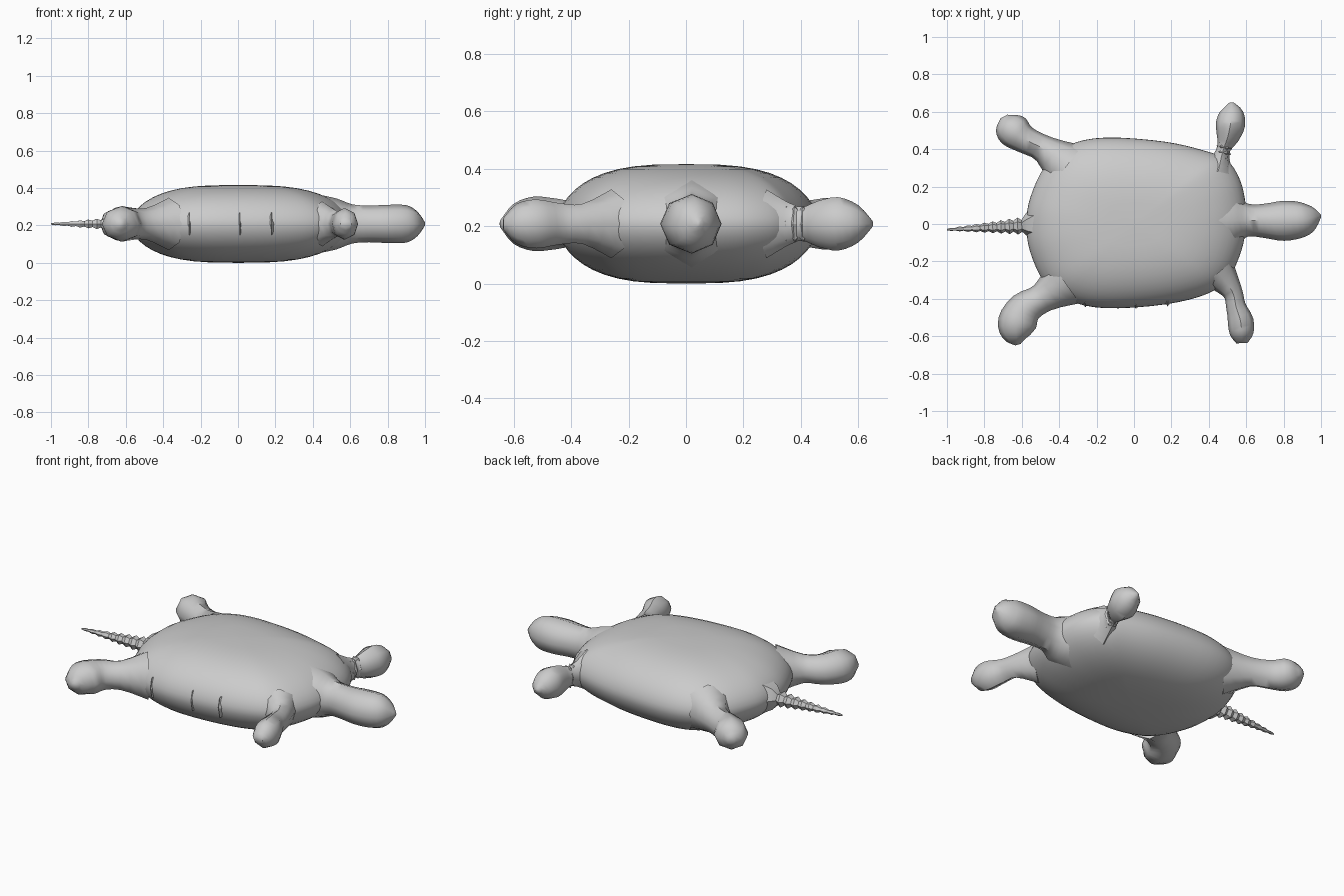
import bpy, math
from mathutils import Vector

if "Cube" in bpy.data.objects:
    bpy.data.objects.remove(bpy.data.objects["Cube"])

MID = 0.208

grey = bpy.data.materials.new("plain grey")
grey.use_nodes = True
grey.diffuse_color = (0.6, 0.6, 0.6, 1)
grey.node_tree.nodes["Principled BSDF"].inputs["Base Color"].default_value = (0.6, 0.6, 0.6, 1)


def spline(points, steps, closed=False):
    """Catmull-Rom curve through tuples of any length."""
    n, out = len(points), []
    pick = lambda i: Vector(points[i % n] if closed else points[min(max(i, 0), n - 1)])
    for i in range(n if closed else n - 1):
        a, b, c, d = (pick(i + k) for k in (-1, 0, 1, 2))
        for j in range(steps):
            t = j / steps
            out.append(b + ((c - a) * t + (2 * a - 5 * b + 4 * c - d) * t ** 2
                            + (3 * b - a - 3 * c + d) * t ** 3) / 2)
    return out if closed else out + [Vector(points[-1])]


def skin(name, rings, angle):
    """Join equal rings of points into a capped, smooth surface."""
    n = len(rings[0])
    verts = [p for ring in rings for p in ring]
    faces = []
    for r in range(len(rings) - 1):
        for i in range(n):
            j = (i + 1) % n
            faces.append((r * n + i, r * n + j, r * n + n + j, r * n + n + i))
    faces.append(tuple(reversed(range(n))))
    faces.append(tuple(range(len(verts) - n, len(verts))))
    mesh = bpy.data.meshes.new(name)
    mesh.from_pydata(verts, [], faces)
    mesh.materials.append(grey)
    obj = bpy.data.objects.new(name, mesh)
    bpy.context.collection.objects.link(obj)
    bpy.ops.object.select_all(action="DESELECT")
    obj.select_set(True)
    bpy.context.view_layer.objects.active = obj
    bpy.ops.object.mode_set(mode="EDIT")
    bpy.ops.mesh.select_all(action="SELECT")
    bpy.ops.mesh.normals_make_consistent(inside=False)
    bpy.ops.object.mode_set(mode="OBJECT")
    bpy.ops.object.shade_smooth_by_angle(angle=math.radians(angle))
    return obj


def limb(name, stations, steps=3, sides=8, angle=50):
    """Level tube through (x, y, half width, half height) stations."""
    path = spline(stations, steps) if steps > 1 else [Vector(s) for s in stations]
    rings = []
    for i, s in enumerate(path):
        a, b = path[max(i - 1, 0)], path[min(i + 1, len(path) - 1)]
        side = Vector((a.y - b.y, b.x - a.x, 0)).normalized()
        ring = []
        for k in range(sides):
            t = math.tau * k / sides
            ring.append(Vector((s.x, s.y, MID)) + side * s[2] * math.cos(t)
                        + Vector((0, 0, s[3] * math.sin(t))))
        rings.append(ring)
    return skin(name, rings, angle)


# Body: plan outline swept over a flattened dome, above and below
outline = [(0.6, 0.0), (0.595, 0.12), (0.565, 0.24), (0.5, 0.34), (0.4, 0.385),
           (0.165, 0.44), (-0.155, 0.462), (-0.35, 0.42), (-0.475, 0.31), (-0.555, 0.14),
           (-0.575, 0.0), (-0.555, -0.15), (-0.475, -0.32), (-0.36, -0.405), (-0.155, -0.45),
           (0.165, -0.43), (0.4, -0.37), (0.51, -0.28), (0.575, -0.14)]
plan = spline(outline, 4, closed=True)
levels = 24
body_rings = []
for i in range(levels + 1):
    a = math.radians(-89.9 + 179.8 * i / levels)
    scale = math.cos(a) ** (2 / 3)
    height = math.copysign(MID * abs(math.sin(a)) ** (2 / 1.8), a)
    body_rings.append([Vector((p.x * scale, p.y * scale, MID + height)) for p in plan])
skin("body", body_rings, 60)

# Head and neck, with a blunt beak
limb("head", [(0.44, 0.02, 0.19, 0.155), (0.53, 0.02, 0.14, 0.135), (0.61, 0.02, 0.088, 0.105),
              (0.7, 0.017, 0.092, 0.098), (0.8, 0.017, 0.107, 0.102), (0.9, 0.024, 0.094, 0.1),
              (0.96, 0.037, 0.06, 0.065), (1.0, 0.045, 0.006, 0.008)])

# Legs, each thin at the joint and swelling to a rounded foot
limb("front_left_leg", [(0.45, 0.28, 0.08, 0.12), (0.475, 0.39, 0.036, 0.06),
                        (0.5, 0.46, 0.06, 0.08), (0.515, 0.53, 0.078, 0.093),
                        (0.523, 0.6, 0.062, 0.065), (0.52, 0.65, 0.01, 0.01)])
limb("front_right_leg", [(0.45, -0.26, 0.1, 0.12), (0.525, -0.36, 0.055, 0.07),
                         (0.545, -0.44, 0.053, 0.072), (0.57, -0.52, 0.069, 0.085),
                         (0.575, -0.59, 0.062, 0.07), (0.577, -0.637, 0.03, 0.02)])
limb("rear_left_leg", [(-0.36, 0.31, 0.14, 0.14), (-0.48, 0.4, 0.075, 0.085),
                       (-0.58, 0.45, 0.074, 0.085), (-0.64, 0.495, 0.092, 0.09),
                       (-0.675, 0.54, 0.075, 0.07), (-0.695, 0.575, 0.02, 0.02)])
limb("rear_right_leg", [(-0.37, -0.31, 0.14, 0.14), (-0.49, -0.395, 0.08, 0.085),
                        (-0.58, -0.45, 0.092, 0.088), (-0.625, -0.53, 0.104, 0.095),
                        (-0.63, -0.6, 0.075, 0.07), (-0.62, -0.645, 0.015, 0.015)])

# Tail: flared root, then a taper with a ridge on every other ring
tail = [(-0.52, 0.0, 0.1, 0.1), (-0.575, -0.008, 0.06, 0.07)]
ridges = 19
for i in range(ridges):
    t = i / (ridges - 1)
    r = (0.042 * (1 - t) + 0.006) * (1.0 if i % 2 else 0.66)
    tail.append((-0.6 - 0.4 * t, -0.01 - 0.02 * t, r, r))
limb("tail", tail, steps=1, sides=6, angle=30)

# Wrinkles where the front left leg meets the body
wrinkles = []
for i in range(7):
    r = 0.05 if i % 2 else 0.036
    wrinkles.append((0.468 + 0.003 * i, 0.34 + 0.014 * i, r * 0.85, r * 1.4))
limb("leg_wrinkles", wrinkles, steps=1, sides=6, angle=30)

# Small pointed scales along the right rim
for i, (x, y) in enumerate([(-0.43, -0.395), (-0.26, -0.43), (0.01, -0.438), (0.18, -0.425)]):
    wedge = []
    for z, w in ((-0.06, 0.003), (0, 0.028), (0.06, 0.003)):
        wedge.append([Vector((x - w, y + 0.02, MID + z)), Vector((x, y - w * 0.55, MID + z)),
                      Vector((x + w, y + 0.02, MID + z))])
    skin("rim_scale_%d" % (i + 1), wedge, 20)
